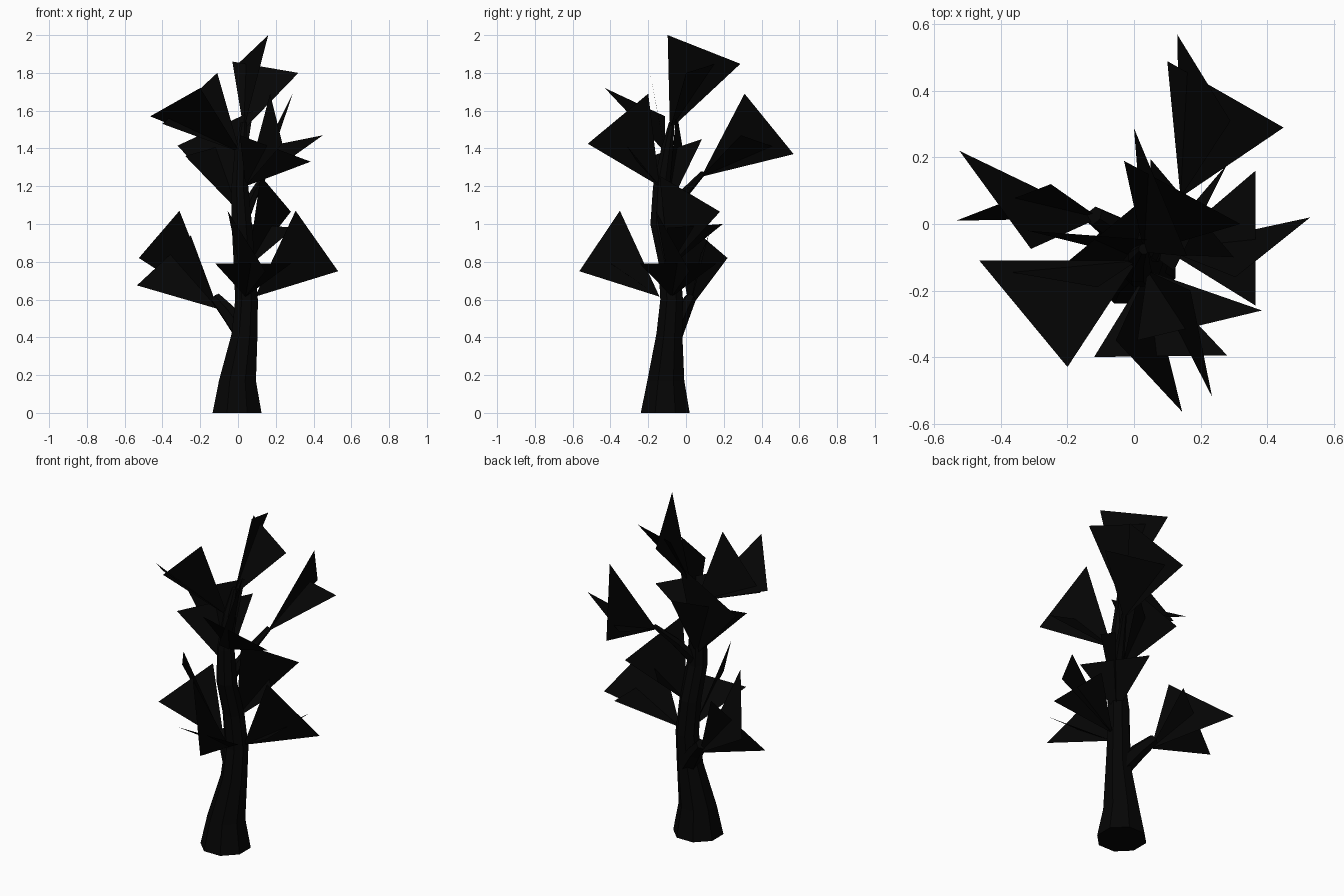
import bpy, bmesh, math
from mathutils import Vector


def flat_material(name, value):
    m = bpy.data.materials.new(name)
    m.diffuse_color = (value, value, value, 1)
    return m


BLACK = flat_material("soot black", 0.0015)


def finish(bm, name):
    me = bpy.data.meshes.new(name)
    bm.to_mesh(me)
    bm.free()
    me.materials.append(BLACK)
    ob = bpy.data.objects.new(name, me)
    bpy.context.collection.objects.link(ob)
    return ob


def tube(name, path, sides, level=False):
    """Tapered faceted tube through (x, y, z, radius) stations."""
    bm = bmesh.new()
    pts = [Vector(p[:3]) for p in path]
    rings = []
    for i, p in enumerate(pts):
        d = pts[min(i + 1, len(pts) - 1)] - pts[max(i - 1, 0)]
        if level:
            d = Vector((0, 0, 1))
        q = Vector((0, 0, 1)).rotation_difference(d.normalized())
        ring = []
        for k in range(sides):
            a = math.tau * (k + 0.5) / sides
            ring.append(bm.verts.new(p + q @ Vector((math.cos(a), math.sin(a), 0)) * path[i][3]))
        rings.append(ring)
    for a, b in zip(rings, rings[1:]):
        for k in range(sides):
            j = (k + 1) % sides
            bm.faces.new((a[k], a[j], b[j], b[k]))
    bm.faces.new(rings[0][::-1])
    bm.faces.new(rings[-1])
    return finish(bm, name)


def leaf_cluster(name, apex, *cards):
    """Two crossing triangular cards that share the branch tip."""
    bm = bmesh.new()
    for tip_a, tip_b in cards:
        bm.faces.new([bm.verts.new(v) for v in (apex, tip_a, tip_b)])
    return finish(bm, name)


# Trunk, flared at the root and leaning gently
tube("trunk", [(-0.005, -0.11, 0, 0.14), (-0.003, -0.107, 0.17, 0.106),
               (0.035, -0.088, 0.42, 0.074), (0.045, -0.076, 0.6, 0.065),
               (0.033, -0.09, 0.8, 0.061), (0.02, -0.135, 1.0, 0.058),
               (0.01, -0.13, 1.2, 0.048), (0.015, -0.1, 1.4, 0.034),
               (0.03, -0.075, 1.54, 0.016)], 8, level=True)

# Side branches
tube("low_left_branch", [(0.03, -0.07, 0.42, 0.055), (-0.05, -0.02, 0.53, 0.045),
                         (-0.12, 0.025, 0.61, 0.03)], 6)
tube("high_back_branch", [(0.025, -0.12, 1.02, 0.035), (0.08, -0.02, 1.15, 0.026),
                          (0.145, 0.09, 1.27, 0.014)], 6)

# Crossed leaf cards, bottom to top
leaf_cluster("low_left_leaves", (-0.105, 0.018, 0.55),
             ((-0.525, 0.22, 0.82), (-0.31, -0.075, 1.07)),
             ((-0.535, 0.01, 0.675), (-0.25, 0.12, 0.94)))
leaf_cluster("low_front_leaves", (0.04, -0.14, 0.615),
             ((0.145, -0.565, 0.75), (-0.055, -0.35, 1.07)),
             ((-0.12, -0.4, 0.79), (0.28, -0.395, 0.79)))
leaf_cluster("low_right_leaves", (0.09, -0.075, 0.615),
             ((0.53, 0.02, 0.75), (0.305, -0.16, 1.07)),
             ((0.365, 0.16, 0.79), (0.365, -0.245, 0.79)))
leaf_cluster("middle_back_leaves", (0.05, -0.09, 0.77),
             ((0.28, 0.18, 1.065), (0.12, -0.14, 1.255)),
             ((0.05, 0.195, 1.0), (0.3, -0.1, 0.98)))
leaf_cluster("middle_left_leaves", (0.0, -0.1, 1.07),
             ((-0.32, -0.02, 1.415), (0.08, -0.05, 1.6)),
             ((0.04, 0.085, 1.45), (-0.28, -0.18, 1.36)))
leaf_cluster("high_back_leaves", (0.14, 0.08, 1.25),
             ((0.13, 0.57, 1.37), (0.29, 0.31, 1.69)),
             ((0.1, 0.49, 1.4), (0.45, 0.29, 1.47)))
leaf_cluster("high_front_leaves", (0.04, -0.14, 1.2),
             ((0.235, -0.52, 1.425), (0.17, -0.2, 1.69)),
             ((0.385, -0.26, 1.33), (0.01, -0.35, 1.47)))
leaf_cluster("high_left_leaves", (0.01, -0.11, 1.38),
             ((-0.465, -0.11, 1.57), (-0.2, -0.43, 1.72)),
             ((-0.4, -0.14, 1.53), (-0.11, -0.19, 1.8)))
leaf_cluster("top_leaves", (0.03, -0.085, 1.5),
             ((0.0, 0.288, 1.848), (0.16, -0.097, 2.0)),
             ((0.32, 0.0, 1.8), (-0.03, 0.19, 1.86)))
